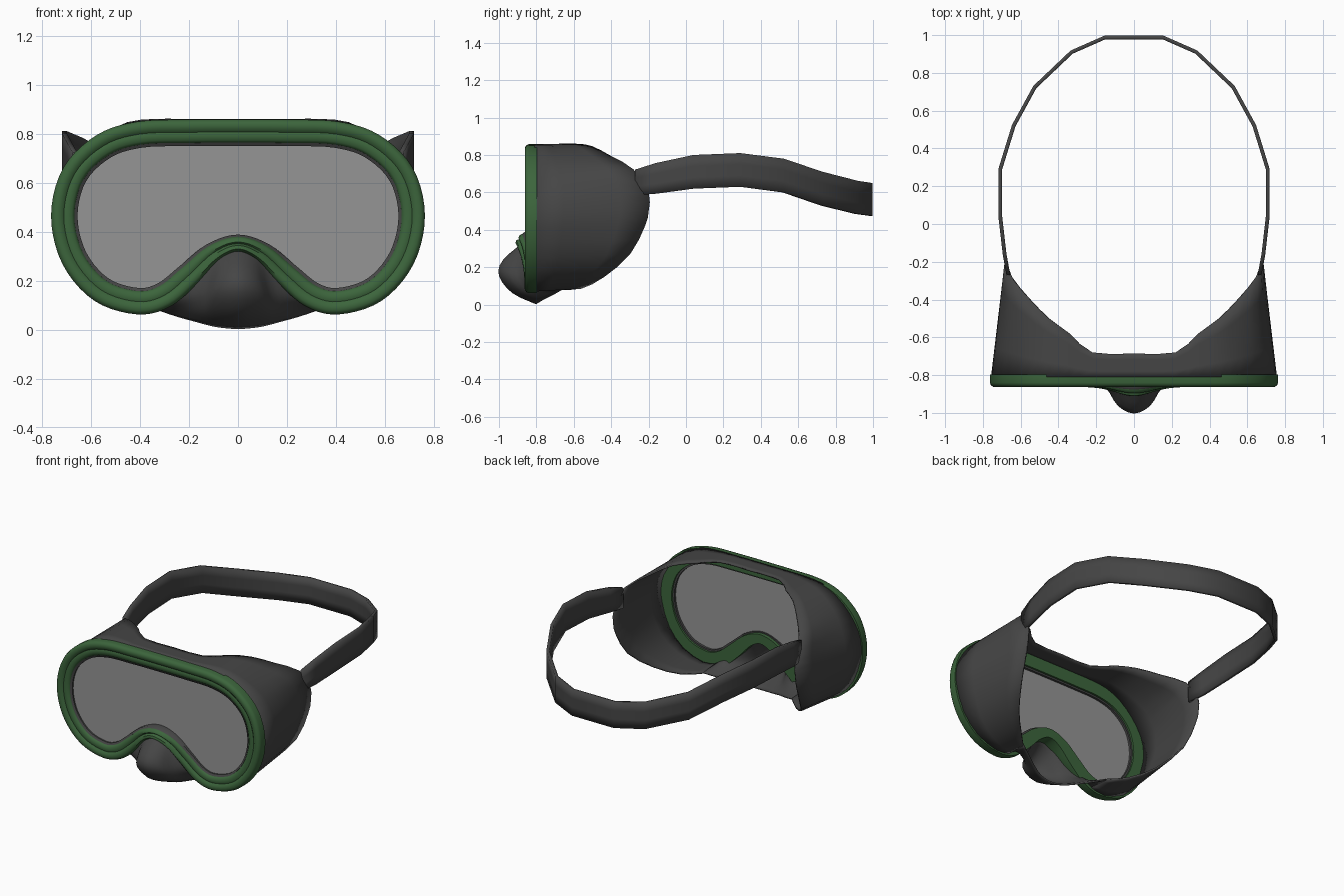
import bpy, bmesh, math
from mathutils import Vector

if "Cube" in bpy.data.objects:
    bpy.data.objects.remove(bpy.data.objects["Cube"])


def material(name, rgba):
    m = bpy.data.materials.new(name)
    m.diffuse_color = rgba
    m.use_nodes = True
    m.node_tree.nodes["Principled BSDF"].inputs["Base Color"].default_value = m.diffuse_color
    return m


GREEN = material("green_plastic", (0.045, 0.13, 0.045, 1))
RUBBER = material("dark_rubber", (0.06, 0.06, 0.06, 1))
GLASS = material("grey_glass", (0.3, 0.3, 0.3, 0.6))


def spline(pts, steps, closed=False):
    """Catmull-Rom curve through the points."""
    p = [Vector(q) for q in pts]
    n = len(p)
    out = []
    for i in range(n if closed else n - 1):
        if closed:
            a, b, c, d = (p[(i + k) % n] for k in (-1, 0, 1, 2))
        else:
            a, b, c, d = p[max(i - 1, 0)], p[i], p[i + 1], p[min(i + 2, n - 1)]
        for s in range(steps):
            t = s / steps
            out.append(0.5 * (2 * b + (c - a) * t + (2 * a - 5 * b + 4 * c - d) * t * t
                              + (3 * b - a - 3 * c + d) * t ** 3))
    if not closed:
        out.append(p[-1])
    return out


def flip(p):
    return (-p[0],) + tuple(p[1:])


def make(name, verts, faces, mat, thick=0, angle=50):
    me = bpy.data.meshes.new(name)
    me.from_pydata([tuple(v) for v in verts], [], faces)
    bm = bmesh.new()
    bm.from_mesh(me)
    bmesh.ops.recalc_face_normals(bm, faces=bm.faces)
    bm.to_mesh(me)
    bm.free()
    me.materials.append(mat)
    ob = bpy.data.objects.new(name, me)
    bpy.context.collection.objects.link(ob)
    bpy.ops.object.select_all(action='DESELECT')
    ob.select_set(True)
    bpy.context.view_layer.objects.active = ob
    bpy.ops.object.shade_smooth_by_angle(angle=math.radians(angle))
    if thick:
        s = ob.modifiers.new("thickness", 'SOLIDIFY')
        s.thickness, s.offset = thick, 0
    return ob


def loft(name, rows, mat, loop_u=False, loop_v=False, **kw):
    """Skin a grid of points; u runs along a row, v across rows."""
    n, m = len(rows[0]), len(rows)
    faces = [(j * n + i, j * n + (i + 1) % n, (j + 1) % m * n + (i + 1) % n, (j + 1) % m * n + i)
             for j in range(m if loop_v else m - 1) for i in range(n if loop_u else n - 1)]
    return make(name, [v for r in rows for v in r], faces, mat, **kw)


# Centre line of the frame: right half (x, z), mirrored into a closed loop
half = [(0, .808), (.2, .807), (.4, .80), (.55, .752), (.67, .635), (.713, .465), (.672, .29),
        (.56, .16), (.41, .112), (.3, .138), (.2, .22), (.1, .312), (0, .35)]
path = spline(half + [flip(p) for p in half[-2:0:-1]], 5, closed=True)


def ring(off, y):
    """Frame path pushed outwards by off; narrower and deeper over the nose."""
    out, n = [], len(path)
    for i, p in enumerate(path):
        t = (path[(i + 1) % n] - path[i - 1]).normalized()
        nose = math.exp(-(p.x / .15) ** 2) if p.y < .5 else 0
        o = off * (1 - .35 * nose)
        out.append(Vector((p.x - t.y * o, -.8 + (y + .8) * (1 + .8 * nose), p.y + t.x * o)))
    return out


# Green frame and the dark gasket inside it
profile = [(-.046, -.797), (-.046, -.838), (-.034, -.85), (-.012, -.853), (-.002, -.849),
           (.01, -.86), (.032, -.862), (.045, -.853), (.05, -.84), (.05, -.797)]
loft("frame", [ring(*p) for p in profile], GREEN, loop_u=True, loop_v=True)
gasket = [(-.058, -.81), (-.058, -.835), (-.045, -.842), (-.045, -.81)]
loft("lens_gasket", [ring(*p) for p in gasket], RUBBER, loop_u=True, loop_v=True)

# Flat lens
edge = ring(-.054, -.8)
make("lens", [(v.x, -.825, v.z) for v in edge], [tuple(range(len(edge)))], GLASS)

# Skirt: front edge on the frame, back edge on the face
front = [(0, -.81, .853), (.22, -.81, .853), (.34, -.81, .851), (.45, -.81, .838),
         (.56, -.81, .79), (.66, -.81, .70), (.73, -.81, .59), (.75, -.81, .5), (.745, -.81, .41),
         (.69, -.81, .25), (.58, -.81, .13), (.43, -.81, .075), (.33, -.81, .09)]
back = [(0, -.685, .855), (.22, -.68, .855), (.34, -.58, .855), (.45, -.5, .842),
        (.55, -.4, .79), (.65, -.28, .72), (.675, -.2, .60), (.68, -.2, .5), (.675, -.22, .42),
        (.645, -.3, .27), (.55, -.44, .15), (.43, -.56, .09), (.33, -.66, .085)]


def both(keys, steps):
    return spline([flip(p) for p in keys[:0:-1]] + keys, steps)


f, b = both(front, 2), both(back, 2)
loft("skirt", [[p.lerp(q, k / 4) for p, q in zip(f, b)] for k in range(5)], RUBBER, thick=.01)

# Nose pocket: rows from the frame arch down to the lip
nose = [[(0, -.86, .335), (.06, -.86, .315), (.12, -.85, .265), (.21, -.83, .185), (.33, -.81, .095)],
        [(0, -.975, .235), (.07, -.945, .225), (.125, -.875, .195), (.215, -.825, .155), (.33, -.77, .093)],
        [(0, -.995, .155), (.085, -.955, .15), (.14, -.87, .135), (.22, -.81, .12), (.33, -.73, .091)],
        [(0, -.925, .065), (.095, -.885, .07), (.155, -.825, .075), (.23, -.765, .085), (.33, -.695, .088)],
        [(0, -.8, .007), (.09, -.785, .015), (.17, -.75, .035), (.25, -.705, .057), (.33, -.66, .085)]]
rows = [both(r, 3) for r in nose]
cols = [spline(c, 3) for c in zip(*rows)]
loft("nose_pocket", cols, RUBBER, thick=.01)

# Strap: (x, y, lower z, upper z) on the right side, mirrored round the back
strap = [(.665, -.27, .585, .722), (.685, -.16, .593, .757), (.708, .04, .62, .80), (.708, .29, .63, .81),
         (.637, .52, .60, .78), (.525, .725, .53, .71), (.33, .91, .485, .662), (.155, .987, .475, .65)]
loop = strap + [flip(p) for p in strap[::-1]]
loft("strap", [[(x, y, lo + (hi - lo) * k / 3) for x, y, lo, hi in loop] for k in range(4)],
     RUBBER, thick=.02)
